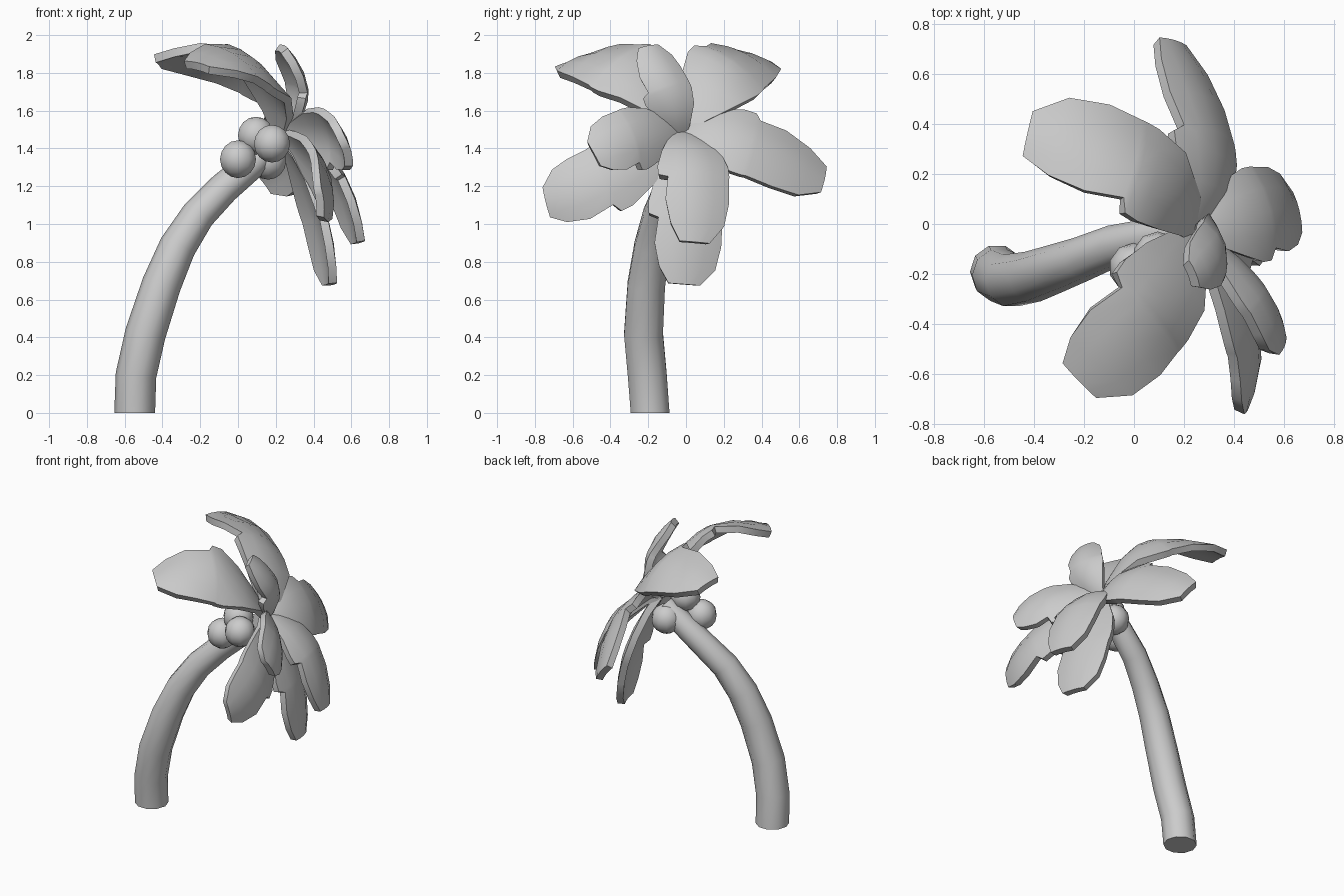
import bpy, bmesh, math
from mathutils import Vector as V

if "Cube" in bpy.data.objects:
    bpy.data.objects.remove(bpy.data.objects["Cube"])


def finish(name, bm, angle):
    bmesh.ops.recalc_face_normals(bm, faces=bm.faces)
    me = bpy.data.meshes.new(name)
    bm.to_mesh(me)
    bm.free()
    ob = bpy.data.objects.new(name, me)
    bpy.context.collection.objects.link(ob)
    bpy.ops.object.select_all(action='DESELECT')
    ob.select_set(True)
    bpy.context.view_layer.objects.active = ob
    bpy.ops.object.shade_smooth_by_angle(angle=math.radians(angle))
    return ob


# Curved, tapering trunk: centre and radius of each ring
PATH = [((-.547, -.19, 0), .108), ((-.54, -.205, .2), .108), ((-.49, -.225, .42), .108),
        ((-.405, -.21, .68), .104), ((-.32, -.18, .88), .098), ((-.21, -.14, 1.05), .09),
        ((-.075, -.085, 1.19), .084), ((.09, -.05, 1.33), .078), ((.19, -.04, 1.42), .065)]
SIDES = 10
bm = bmesh.new()
rings = []
for i, (c, r) in enumerate(PATH):
    a, b = PATH[max(i - 1, 0)][0], PATH[min(i + 1, len(PATH) - 1)][0]
    t = V((0, 0, 1)) if i == 0 else (V(b) - V(a)).normalized()
    u = V((0, 1, 0)).cross(t).normalized()
    w = t.cross(u)
    rings.append([bm.verts.new(V(c) + r * (math.cos(k) * u + math.sin(k) * w))
                  for k in (2 * math.pi * j / SIDES for j in range(SIDES))])
for p, q in zip(rings, rings[1:]):
    for j in range(SIDES):
        k = (j + 1) % SIDES
        bm.faces.new((p[j], p[k], q[k], q[j]))
bm.faces.new(rings[0])
bm.faces.new(rings[-1])
finish("trunk", bm, 50)

# Coconuts clustered below the crown
for i, c in enumerate([(0, -.175, 1.343), (.18, -.235, 1.425), (.095, -.13, 1.468), (.16, -.01, 1.335)]):
    bm = bmesh.new()
    bmesh.ops.create_uvsphere(bm, u_segments=10, v_segments=8, radius=.1)
    bmesh.ops.translate(bm, verts=bm.verts, vec=c)
    finish(f"coconut_{i + 1}", bm, 60)

# Leaf outline: position along the rib, plain half width, notched half width
OUTLINE = [(0, .14, .14), (.12, .45, .4), (.3, .85, .78), (.47, 1, 1), (.55, 1, 1),
           (.58, .98, .76), (.75, .95, .86), (.9, .8, .72), (1, .38, .45)]
HUB = V((.215, -.037, 1.465))


def leaf(name, mid, tip, side, half, tip_side=None):
    """Thick arched leaf; side points towards the notched edge, tip_side twists the end."""
    mid, tip, side = V(mid), V(tip), V(side).normalized()
    end = V(tip_side).normalized() if tip_side else side
    bm = bmesh.new()
    rows = []
    for t, plain, notched in OUTLINE:
        p = HUB * (1 - t) * (1 - 2 * t) + mid * 4 * t * (1 - t) + tip * t * (2 * t - 1)
        tan = HUB * (4 * t - 3) + mid * (4 - 8 * t) + tip * (4 * t - 1)
        tan.normalize()
        s = side.lerp(end, max(0, t - .5) * 2)
        s = (s - tan * s.dot(tan)).normalized()
        n = tan.cross(s)
        if n.dot(V((1, 0, 1))) < 0:
            n = -n
        rows.append([bm.verts.new(p + s * half * w + n * (.015 - .045 * w * w))
                     for w in (-plain, -plain * .5, 0, notched * .5, notched)])
    for a, b in zip(rows, rows[1:]):
        for j in range(4):
            bm.faces.new((a[j], a[j + 1], b[j + 1], b[j]))
    ob = finish(name, bm, 40)
    mod = ob.modifiers.new("thickness", 'SOLIDIFY')
    mod.thickness = .045
    mod.offset = 0
    bpy.ops.object.modifier_apply(modifier=mod.name)
    bpy.ops.object.shade_smooth_by_angle(angle=math.radians(40))


# Crown of eight leaves: rib middle, rib tip, notch direction, half width
leaf("leaf_front_left", (.085, -.32, 1.83), (-.21, -.62, 1.82), (-.33, .15, .30), .225, (-.33, .25, .04))
leaf("leaf_back_left", (.045, .21, 1.815), (-.42, .36, 1.85), (-.2, -.26, .3), .215, (-.15, -.33, .06))
leaf("leaf_top", (.33, -.095, 1.69), (.22, -.20, 1.92), (.25, -1, 0), .125)
leaf("leaf_back", (.295, .30, 1.44), (.14, .71, 1.22), (-.22, .06, .3), .2)
leaf("leaf_front_low", (.445, -.395, 1.255), (.42, -.73, 1.12), (.07, .16, -.3), .185)
leaf("leaf_front_right", (.47, -.26, 1.455), (.565, -.49, 1.37), (.07, .06, -.3), .165)
leaf("leaf_right", (.495, .04, 1.29), (.625, .045, .90), (.25, -1, 0), .185)
leaf("leaf_right_low", (.41, 0, 1.09), (.475, -.01, .68), (.25, -1, 0), .195)
